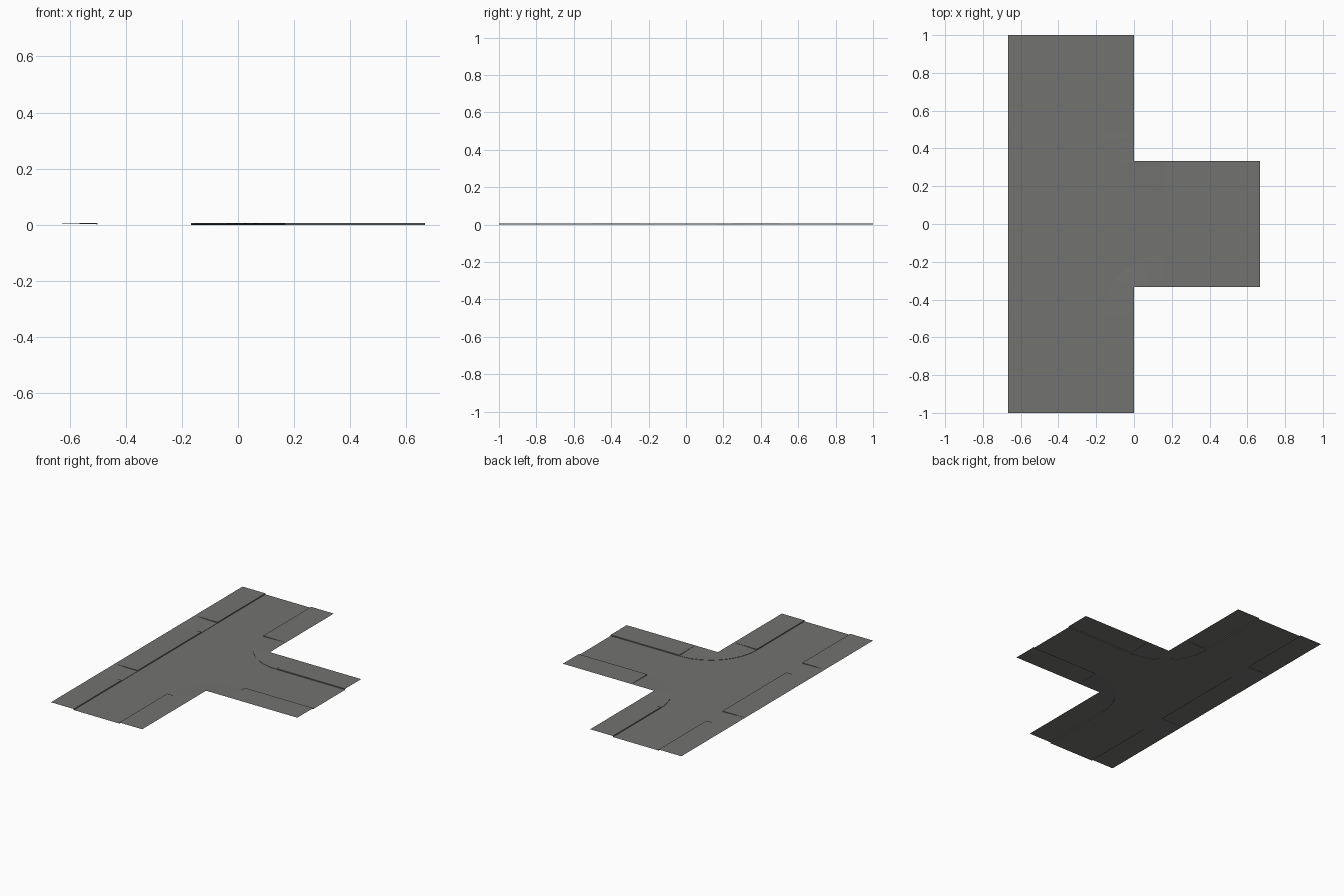
import bpy, bmesh, math
from mathutils import Vector

if "Cube" in bpy.data.objects:
    bpy.data.objects.remove(bpy.data.objects["Cube"])

T = 1 / 3          # half road module
S = 1 / 6          # pavement width
H = 0.0068         # full kerb height
LOW = 0.002        # dropped kerb height
N = 12             # segments per rounded corner

asphalt = bpy.data.materials.new("asphalt grey")
asphalt.diffuse_color = (0.17, 0.17, 0.166, 1)
asphalt.use_nodes = True
asphalt.node_tree.nodes["Principled BSDF"].inputs["Base Color"].default_value = asphalt.diffuse_color


def add_face(bm, pts, facing):
    """Add a face whose normal agrees with the facing direction."""
    f = bm.faces.new([bm.verts.new(p) for p in pts])
    f.normal_update()
    if f.normal.dot(facing) < 0:
        f.normal_flip()


def finish(bm, name):
    bmesh.ops.remove_doubles(bm, verts=bm.verts, dist=1e-5)
    me = bpy.data.meshes.new(name)
    bm.to_mesh(me)
    bm.free()
    me.materials.append(asphalt)
    bpy.context.collection.objects.link(bpy.data.objects.new(name, me))


def pavement(bm, inner, outer, h):
    """Pavement strip between kerb line and outer edge, with kerb face at height h."""
    up = Vector((0, 0, 1))
    v = lambda p, z: Vector((p[0], p[1], z))
    for i in range(len(inner) - 1):
        a, b, c, d = inner[i], inner[i + 1], outer[i + 1], outer[i]
        if h < H:      # ramps twist slightly, so use triangles
            add_face(bm, [v(a, h), v(b, h), v(c, H)], up)
            add_face(bm, [v(a, h), v(c, H), v(d, H)], up)
        else:
            add_face(bm, [v(a, h), v(b, h), v(c, H), v(d, H)], up)
        out = v(a, 0) + v(b, 0) - v(c, 0) - v(d, 0)
        add_face(bm, [v(a, 0), v(b, 0), v(b, h), v(a, h)], out)
    if h < H:          # small cheeks closing the ramp ends
        for e, n in ((0, 1), (-1, -2)):
            add_face(bm, [v(inner[e], h), v(inner[e], H), v(outer[e], H)],
                     v(inner[n], 0) - v(inner[e], 0))


def corner_arc(s):
    """Rounded kerb on the side-road corner, s = +1 or -1 in y."""
    return [(S - T * math.cos(t), s * (0.5 - T * math.sin(t)))
            for t in (math.pi / 2 * i / N for i in range(N + 1))]


# Straight pavement along the closed side, with two dropped kerbs
bm = bmesh.new()
breaks = [-1, -0.5, -T, T, 0.5, 1]
for i in range(5):
    y0, y1 = breaks[i], breaks[i + 1]
    pavement(bm, [(-0.5, y0), (-0.5, y1)], [(-2 * T, y0), (-2 * T, y1)],
             LOW if i in (1, 3) else H)
finish(bm, "straight_pavement")

# Corner pavements beside the side road
for s, name in ((1, "back"), (-1, "front")):
    bm = bmesh.new()
    pavement(bm, [(-S, s), (-S, s * 0.5)], [(0, s), (0, s * 0.5)], H)
    half = N // 2
    edge = [(0, s * (0.5 - S * i / half)) for i in range(half)]
    edge += [(S * i / half, s * T) for i in range(half + 1)]
    pavement(bm, corner_arc(s), edge, LOW)
    pavement(bm, [(S, s * S), (2 * T, s * S)], [(S, s * T), (2 * T, s * T)], H)
    finish(bm, name + "_corner_pavement")

# Road surface, a single sheet at ground level
bm = bmesh.new()
outline = [(-0.5, -1), (-S, -1)] + corner_arc(-1) + [(2 * T, -S), (2 * T, S)]
outline += corner_arc(1)[::-1] + [(-S, 1), (-0.5, 1)]
add_face(bm, [(x, y, 0) for x, y in outline], Vector((0, 0, 1)))
bmesh.ops.triangulate(bm, faces=bm.faces[:])
finish(bm, "road_surface")
